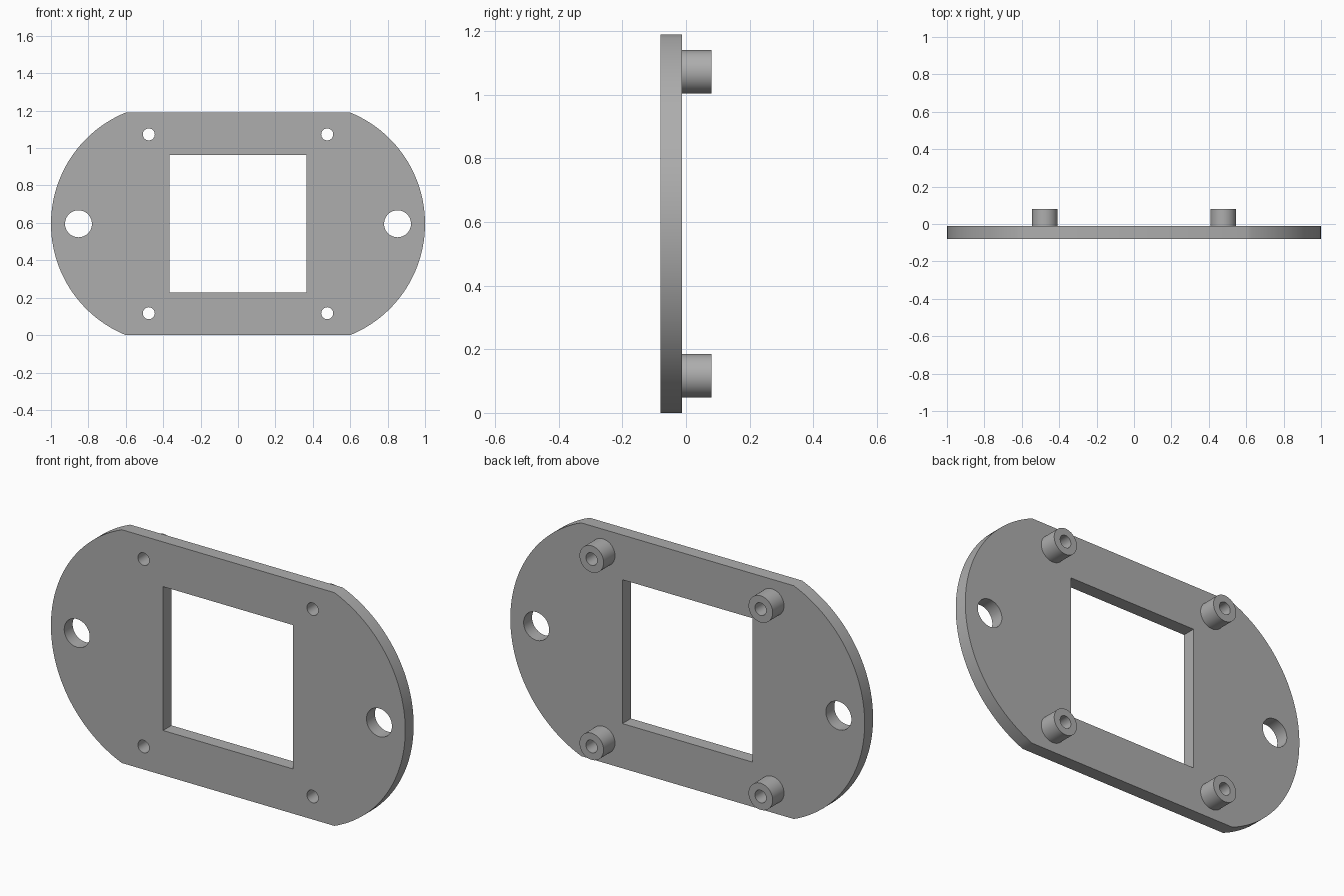
import bpy, bmesh
from math import pi, sin, cos, asin, radians

if "Cube" in bpy.data.objects:
    bpy.data.objects.remove(bpy.data.objects["Cube"], do_unlink=True)

GREY = (0.42, 0.42, 0.42, 1)
grey = bpy.data.materials.new("plain grey")
grey.use_nodes = True
grey.diffuse_color = GREY
grey.node_tree.nodes["Principled BSDF"].inputs["Base Color"].default_value = GREY

MID = 0.595                       # half height of the plate
FRONT, BACK, TIP = -0.08, -0.012, 0.08
POST_X, POST_Z = 0.477, 0.478     # post offsets from the plate centre


def arc(cx, cz, r, start, end, steps):
    return [(cx + r * cos(start + (end - start) * i / steps),
             cz + r * sin(start + (end - start) * i / steps)) for i in range(steps + 1)]


def circle(cx, cz, r, steps=48):
    return arc(cx, cz, r, 0, 2 * pi, steps)[:-1]


def extruded(name, loops, y0, y1):
    """Fill the outer loop minus the inner loops and extrude it from y0 to y1."""
    curve = bpy.data.curves.new(name, 'CURVE')
    curve.dimensions = '2D'
    curve.fill_mode = 'BOTH'
    curve.extrude = (y1 - y0) / 2
    for loop in loops:
        spline = curve.splines.new('POLY')
        spline.points.add(len(loop) - 1)
        for point, (x, z) in zip(spline.points, loop):
            point.co = (x, z, 0, 1)
        spline.use_cyclic_u = True
    obj = bpy.data.objects.new(name, curve)
    bpy.context.collection.objects.link(obj)
    obj.location = (0, (y0 + y1) / 2, MID)
    obj.rotation_euler.x = pi / 2
    bpy.ops.object.select_all(action='DESELECT')
    obj.select_set(True)
    bpy.context.view_layer.objects.active = obj
    bpy.ops.object.convert(target='MESH')
    obj = bpy.context.object
    # Weld caps to walls
    bm = bmesh.new()
    bm.from_mesh(obj.data)
    bmesh.ops.remove_doubles(bm, verts=bm.verts, dist=0.0001)
    bmesh.ops.recalc_face_normals(bm, faces=bm.faces)
    bm.to_mesh(obj.data)
    bm.free()
    obj.data.materials.clear()
    obj.data.materials.append(grey)
    bpy.ops.object.shade_smooth_by_angle(angle=radians(30))
    return obj


# Plate outline: flat top and bottom, bowed ends
sag = 0.4
radius = (MID ** 2 + sag ** 2) / (2 * sag)
half = asin(MID / radius)
outline = (arc(1 - radius, 0, radius, -half, half, 48)
           + arc(radius - 1, 0, radius, pi - half, pi + half, 48))

# Square window, mounting holes and screw holes
w = 0.367
window = [(-w, -w), (w, -w), (w, w), (-w, w)]
corners = [(sx * POST_X, sz * POST_Z) for sx in (-1, 1) for sz in (-1, 1)]
holes = [circle(s * 0.853, 0, 0.072) for s in (-1, 1)]
holes += [circle(x, z, 0.032) for x, z in corners]
extruded("mounting_plate", [outline, window] + holes, FRONT, BACK)

# Hollow posts on the back
for x, z in corners:
    side = "left" if x > 0 else "right"
    level = "upper" if z > 0 else "lower"
    extruded(f"{level}_{side}_post", [circle(x, z, 0.068), circle(x, z, 0.032)], BACK, TIP)
